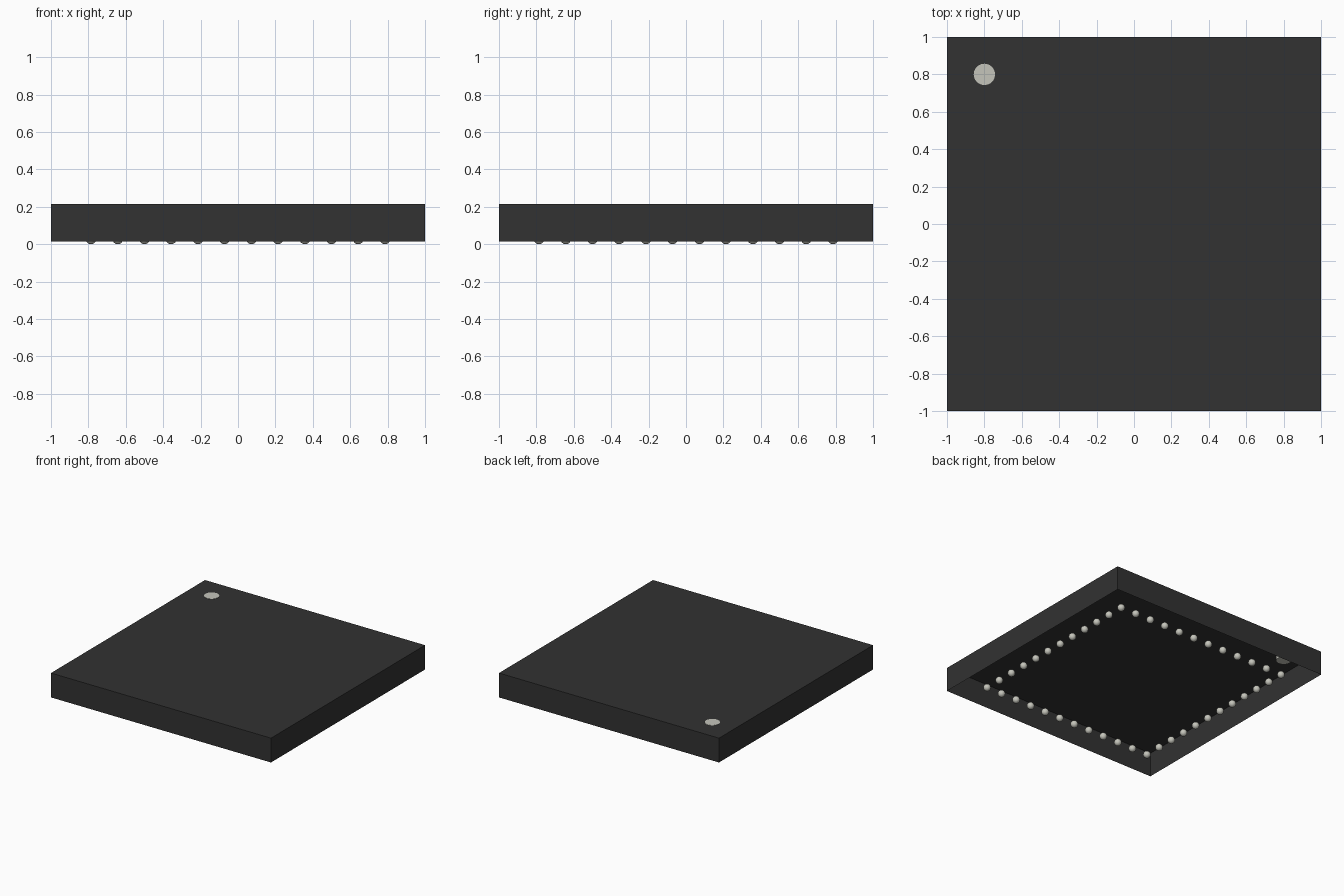
import bpy
import bmesh
from mathutils import Matrix

cube = bpy.data.objects.get("Cube")
if cube:
    bpy.data.objects.remove(cube, do_unlink=True)

BOTTOM, TOP = 0.014, 0.214
PITCH, COUNT = 1 / 7, 12
BALL_RADIUS = 0.0286


def material(name, colour):
    mat = bpy.data.materials.new(name)
    mat.use_nodes = True
    mat.diffuse_color = colour
    mat.node_tree.nodes["Principled BSDF"].inputs["Base Color"].default_value = colour
    return mat


def add_object(name, bm, mat, smooth=False):
    mesh = bpy.data.meshes.new(name)
    bm.to_mesh(mesh)
    bm.free()
    mesh.materials.append(mat)
    obj = bpy.data.objects.new(name, mesh)
    bpy.context.collection.objects.link(obj)
    if smooth:
        bpy.ops.object.select_all(action="DESELECT")
        obj.select_set(True)
        bpy.context.view_layer.objects.active = obj
        bpy.ops.object.shade_smooth_by_angle()
    return obj


black = material("black plastic", (0.032, 0.032, 0.032, 1))
metal = material("pale grey metal", (0.56, 0.56, 0.5, 1))

# Thin-walled package body, open underneath
bm = bmesh.new()
bmesh.ops.create_cube(bm, size=1, matrix=Matrix.Translation((0, 0, (BOTTOM + TOP) / 2))
                      @ Matrix.Diagonal((2, 2, TOP - BOTTOM, 1)))
floor = [f for f in bm.faces if f.normal.z < -0.5]
bmesh.ops.delete(bm, geom=floor, context="FACES_ONLY")
add_object("package_body", bm, black)

# Round corner marker, sunk through the top
marker_low, marker_high = 0.15, TOP + 0.002
bm = bmesh.new()
bmesh.ops.create_cone(bm, cap_ends=True, segments=32, radius1=0.057, radius2=0.057,
                      depth=marker_high - marker_low,
                      matrix=Matrix.Translation((-0.8, 0.8, (marker_low + marker_high) / 2)))
add_object("corner_marker", bm, metal, smooth=True)

# Single ring of solder balls around the edge
bm = bmesh.new()
for i in range(COUNT):
    for j in range(COUNT):
        if {i, j} & {0, COUNT - 1}:
            x, y = ((k - (COUNT - 1) / 2) * PITCH for k in (i, j))
            bmesh.ops.create_uvsphere(bm, u_segments=16, v_segments=10, radius=BALL_RADIUS,
                                      matrix=Matrix.Translation((x, y, BALL_RADIUS)))
add_object("solder_balls", bm, metal, smooth=True)
